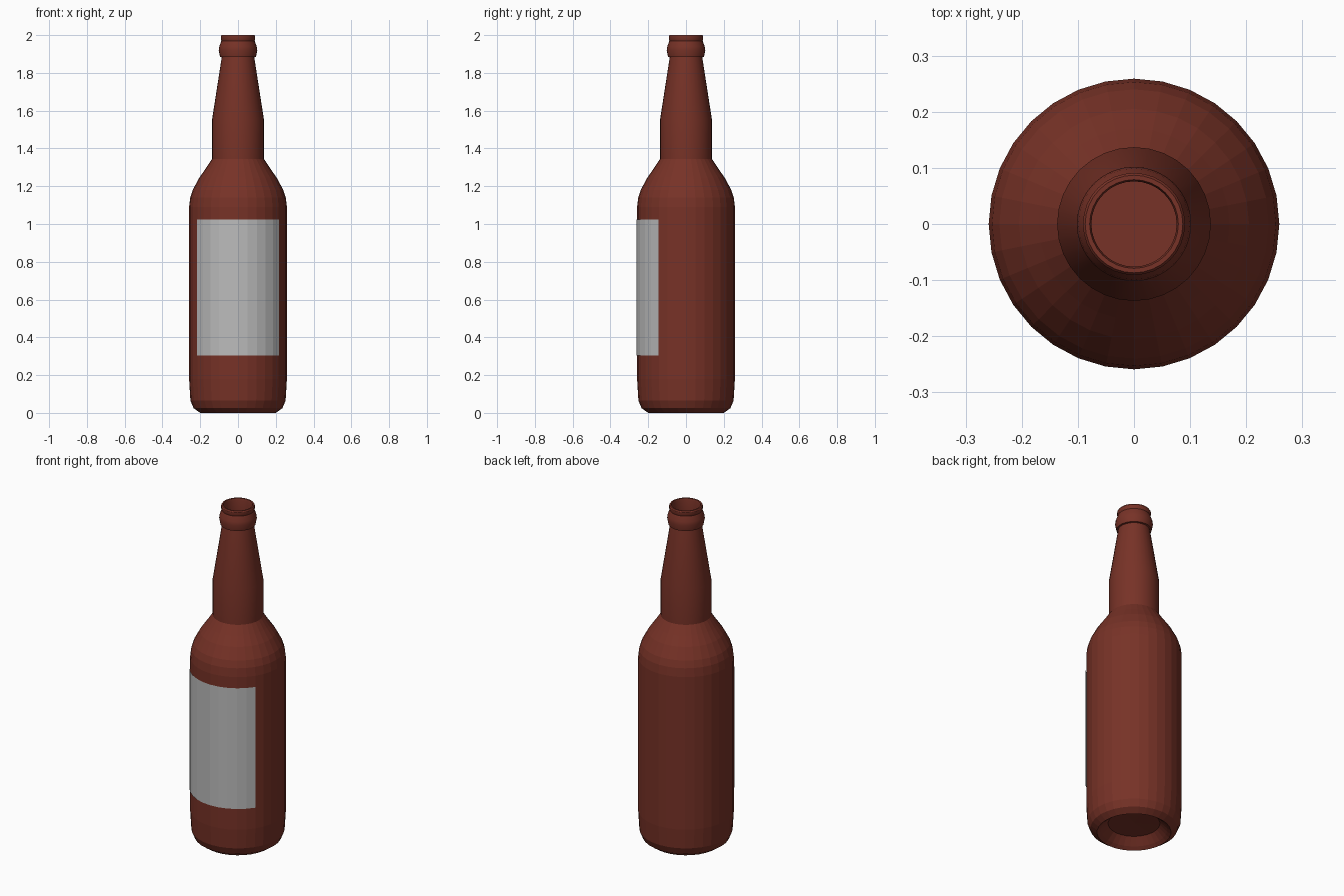
import bpy
import bmesh
from math import cos, sin, tau

SIDES = 32

cube = bpy.data.objects.get("Cube")
if cube:
    bpy.data.objects.remove(cube, do_unlink=True)


def make_material(name, rgb):
    mat = bpy.data.materials.new(name)
    mat.use_nodes = True
    colour = (*rgb, 1)
    mat.diffuse_color = colour
    mat.node_tree.nodes["Principled BSDF"].inputs["Base Color"].default_value = colour
    return mat


def revolve(name, profile, mat, steps, smooth_above=None):
    """Turn (radius, z) points about z through the given side numbers."""
    bm = bmesh.new()
    columns = []
    for i in steps:
        a = tau * i / SIDES
        columns.append([bm.verts.new((r * sin(a), -r * cos(a), z)) for r, z in profile])
    for left, right in zip(columns, columns[1:]):
        for k in range(len(profile) - 1):
            bm.faces.new((left[k], right[k], right[k + 1], left[k + 1]))
    bmesh.ops.remove_doubles(bm, verts=bm.verts, dist=0.0001)
    bmesh.ops.recalc_face_normals(bm, faces=bm.faces)
    mesh = bpy.data.meshes.new(name)
    bm.to_mesh(mesh)
    bm.free()
    mesh.materials.append(mat)
    obj = bpy.data.objects.new(name, mesh)
    bpy.context.collection.objects.link(obj)
    # Rounded neck, faceted body
    if smooth_above is not None:
        bpy.ops.object.select_all(action="DESELECT")
        obj.select_set(True)
        bpy.context.view_layer.objects.active = obj
        bpy.ops.object.shade_smooth_by_angle(angle=0.4)
        for face in mesh.polygons:
            face.use_smooth = face.center.z > smooth_above
    return obj


glass = make_material("brown glass", (0.185, 0.032, 0.02))
paper = make_material("label paper", (0.5, 0.5, 0.5))

# Hollow bottle: recessed base, body, shoulder, neck, collar, lip, inner wall
base = [(0, 0.06), (0.14, 0.055), (0.18, 0.015), (0.2, 0)]
body = [(0.235, 0.025), (0.252, 0.065), (0.259, 0.18), (0.259, 1.09)]
shoulder = [(0.253, 1.14), (0.24, 1.18), (0.205, 1.245), (0.17, 1.295), (0.137, 1.345)]
neck = [(0.137, 1.555), (0.086, 1.883)]
collar = [(0.095, 1.885), (0.102, 1.92), (0.099, 1.94), (0.088, 1.97)]
lip = [(0.091, 1.978), (0.091, 1.994), (0.087, 2), (0.079, 2), (0.076, 1.99)]
inside = [(0.076, 1.88), (0.122, 1.55), (0.122, 1.34), (0.225, 1.17),
          (0.244, 1.09), (0.244, 0.12), (0.2, 0.08), (0, 0.08)]
revolve("bottle", base + body + shoulder + neck + collar + lip + inside,
        glass, range(SIDES + 1), smooth_above=1.35)

# Paper label wrapped round the front
revolve("label", [(0.2625, 0.305), (0.2625, 1.025)], paper, range(-5, 6))
